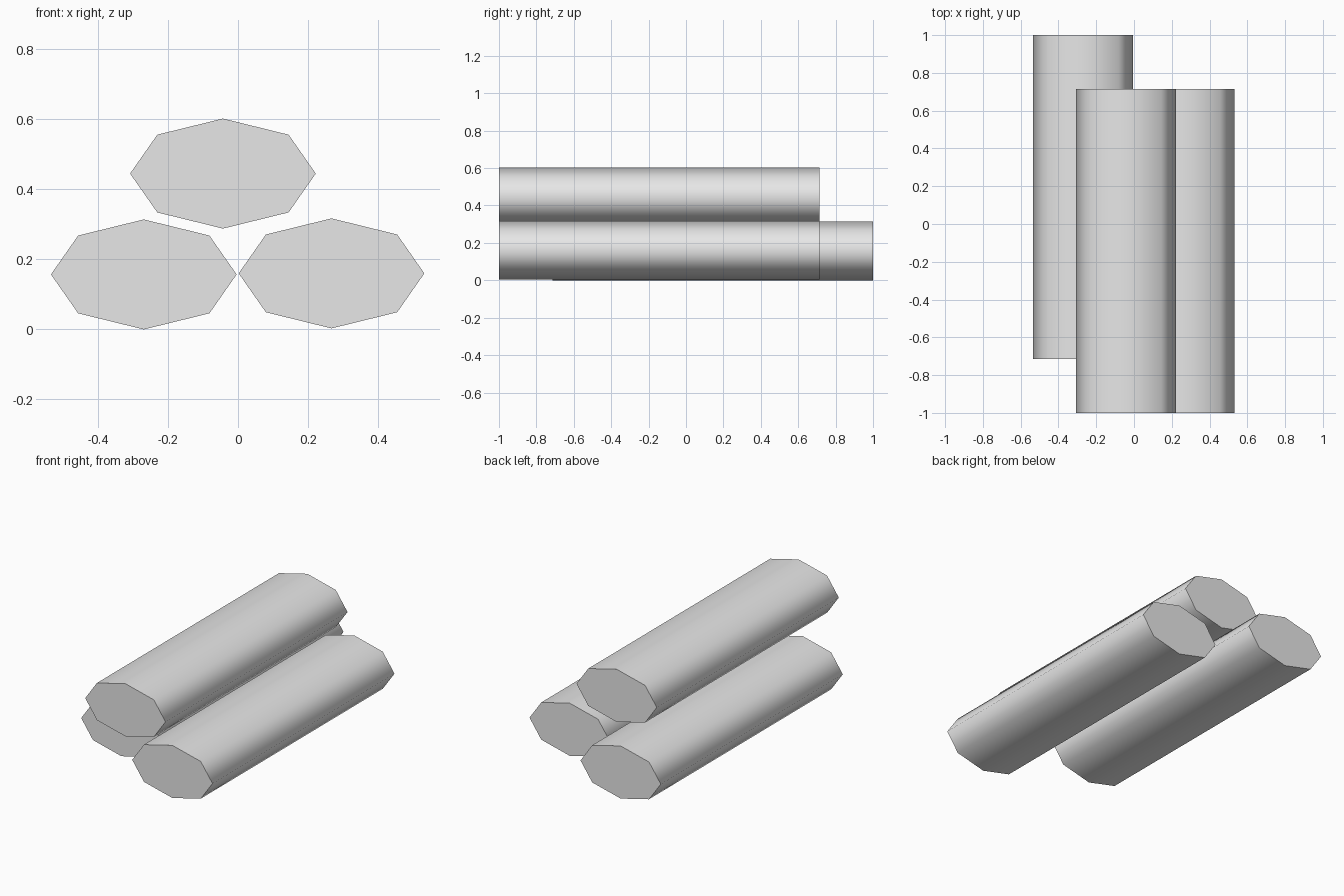
import bpy
from math import radians

cube = bpy.data.objects.get("Cube")
if cube:
    bpy.data.objects.remove(cube, do_unlink=True)

# Single plain grey
grey = bpy.data.materials.new("plain grey")
grey.use_nodes = True
colour = (0.8, 0.8, 0.8, 1)
grey.diffuse_color = colour
grey.node_tree.nodes["Principled BSDF"].inputs["Base Color"].default_value = colour

LENGTH = 1.715


def log(name, x, y, z):
    """Flattened eight-sided log lying along y, smooth sides and flat ends."""
    bpy.ops.mesh.primitive_cylinder_add(
        vertices=8, radius=1, depth=LENGTH, location=(x, y, z),
        rotation=(radians(90), 0, 0))
    ob = bpy.context.object
    ob.name = name
    ob.scale = (0.265, 0.157, 1)
    bpy.ops.object.transform_apply(location=False, rotation=True, scale=True)
    bpy.ops.object.shade_smooth_by_angle(angle=radians(80))
    ob.data.materials.append(grey)


# Two logs side by side, one resting on top
shift = 1 - LENGTH / 2
log("lower_right_log", -0.269, shift, 0.157)
log("lower_left_log", 0.267, -shift, 0.16)
log("top_log", -0.043, -shift, 0.445)
